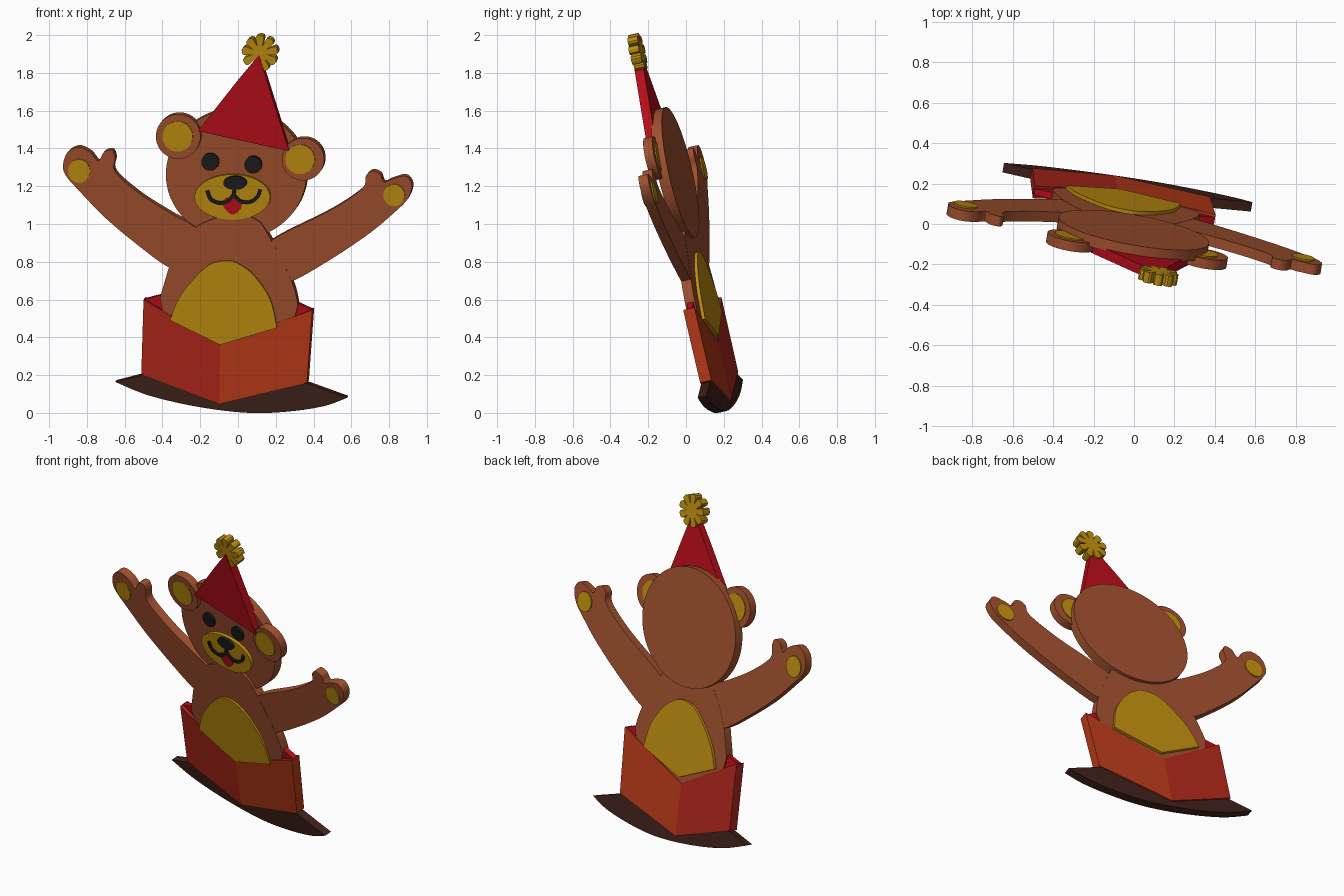
import bpy, bmesh, math
from mathutils import Vector

if "Cube" in bpy.data.objects:
    bpy.data.objects.remove(bpy.data.objects["Cube"])

# The whole toy is a stack of flat plates lying in one leaning plane
B, C, Y0 = 0.173, 0.22, 0.205
NORMAL = Vector((B, 1, C)).normalized()


def material(name, rgb):
    m = bpy.data.materials.new(name)
    m.diffuse_color = (*rgb, 1)
    m.use_nodes = True
    m.node_tree.nodes["Principled BSDF"].inputs["Base Color"].default_value = m.diffuse_color
    return m


BROWN = material("brown", (0.35, 0.08, 0.027))
GOLD = material("gold", (0.52, 0.27, 0.005))
HAT_RED = material("hat_red", (0.47, 0.004, 0.01))
RED = material("red", (0.43, 0.02, 0.011))
ORANGE = material("orange", (0.48, 0.042, 0.009))
DARK = material("dark_brown", (0.05, 0.015, 0.01))
BLACK = material("black", (0.012, 0.011, 0.011))


def plate(name, pts, front, back, mat):
    """Plate with front outline pts (x, z); front and back are depths from the plane."""
    bm = bmesh.new()
    a = [Vector((x, Y0 + front - B * x - C * z, z)) for x, z in pts]
    f = [bm.verts.new(p) for p in a]
    r = [bm.verts.new(p + NORMAL * (back - front)) for p in a]
    n = len(pts)
    bm.faces.new(f)
    bm.faces.new(r[::-1])
    for i in range(n):
        j = (i + 1) % n
        bm.faces.new((f[j], f[i], r[i], r[j]))
    bmesh.ops.recalc_face_normals(bm, faces=bm.faces)
    me = bpy.data.meshes.new(name)
    bm.to_mesh(me)
    bm.free()
    me.materials.append(mat)
    ob = bpy.data.objects.new(name, me)
    bpy.context.collection.objects.link(ob)
    return ob


def ellipse(cx, cz, rx, rz, n=48):
    return [(cx + rx * math.cos(2 * math.pi * i / n), cz + rz * math.sin(2 * math.pi * i / n))
            for i in range(n)]


def smooth(pts, closed=True, steps=6):
    """Catmull-Rom curve through the points."""
    p = [Vector(q) for q in pts]
    n = len(p)
    out = []
    for i in range(n if closed else n - 1):
        if closed:
            a, b, c, d = (p[(i + k) % n] for k in (-1, 0, 1, 2))
        else:
            a, b, c, d = p[max(i - 1, 0)], p[i], p[i + 1], p[min(i + 2, n - 1)]
        for s in range(steps):
            t = s / steps
            q = 0.5 * (2 * b + (c - a) * t + (2 * a - 5 * b + 4 * c - d) * t * t
                       + (3 * b - a - 3 * c + d) * t ** 3)
            out.append((q.x, q.y))
    if not closed:
        out.append(tuple(p[-1]))
    return out


def stroke(pts, w):
    """Outline of a line of width w along a smooth path."""
    p = [Vector(q) for q in smooth(pts, False)]
    left, right = [], []
    for i, q in enumerate(p):
        t = (p[min(i + 1, len(p) - 1)] - p[max(i - 1, 0)]).normalized()
        s = Vector((-t.y, t.x)) * w / 2
        left.append(tuple(q + s))
        right.append(tuple(q - s))
    return left + right[::-1]


# Rocker base
bottom = smooth([(-.65, .164), (-.465, .09), (-.2, .03), (.06, 0), (.275, .008),
                 (.46, .037), (.577, .08)], False)
plate("rocker", bottom + [(.37, .155), (-.51, .2)], -.026, .022, DARK)

# Box: two front panels and the open inside
plate("box_left_panel", [(-.5, .6), (-.095, .36), (-.1, .05), (-.512, .205)], -.032, .03, RED)
plate("box_right_panel", [(-.095, .36), (.393, .545), (.365, .16), (-.1, .05)], -.032, .03, ORANGE)
plate("box_inside", [(-.5, .6), (-.095, .35), (.393, .545), (0, .73)], -.015, .018, HAT_RED)

# Torso and belly patches on both sides
torso = smooth([(-.3, .9), (-.22, .985), (-.12, 1.03), (-.016, 1.05), (.1, 1.02), (.175, .915),
                (.286, .69), (.317, .57)], False)
plate("torso", torso + [(.3, .505), (-.095, .355), (-.4, .54), (-.413, .61), (-.37, .757)],
      -.028, .026, BROWN)
belly = smooth([(.206, .45), (.17, .6), (.09, .72), (.01, .785), (-.06, .805), (-.15, .785),
                (-.243, .70), (-.317, .6), (-.36, .49)], False) + [(-.095, .36)]
plate("belly_front", belly, -.04, 0, GOLD)
plate("belly_back", [(x + .02, z + .04) for x, z in belly], .005, .045, GOLD)

# Raised arms with paw pads
left_arm = [(-.926, 1.31), (-.905, 1.376), (-.847, 1.407), (-.783, 1.38), (-.74, 1.333),
            (-.71, 1.38), (-.667, 1.39), (-.65, 1.35), (-.65, 1.275), (-.52, 1.16), (-.36, 1.058),
            (-.23, .985), (-.12, .88), (-.2, .72), (-.36, .767), (-.52, .88), (-.70, 1.03),
            (-.836, 1.17), (-.91, 1.254)]
right_arm = [(.92, 1.19), (.91, 1.233), (.878, 1.254), (.815, 1.238), (.772, 1.222), (.751, 1.265),
             (.709, 1.28), (.677, 1.254), (.667, 1.2), (.593, 1.138), (.46, 1.058), (.196, .925),
             (.08, .82), (.13, .68), (.275, .693), (.487, .81), (.698, .952), (.83, 1.063),
             (.894, 1.127)]
plate("left_arm", smooth(left_arm), -.027, .025, BROWN)
plate("right_arm", smooth(right_arm), -.027, .025, BROWN)
plate("left_paw_pad", ellipse(-.842, 1.28, .058, .062), -.034, .032, GOLD)
plate("right_paw_pad", ellipse(.826, 1.152, .056, .058), -.034, .032, GOLD)

# Head and ears
plate("head", ellipse(-.010, 1.262, .372, .345, 72), -.014, .044, BROWN)
for side, x, z, r, ix, ir in (("left", -.317, 1.463, .118, -.32, .08),
                              ("right", .344, 1.342, .112, .328, .078)):
    plate(side + "_ear", ellipse(x, z, r, r), -.046, .004, BROWN)
    plate(side + "_inner_ear", ellipse(ix, z, ir, ir), -.052, .01, GOLD)

# Face
for side, x, z in (("left", -.148, 1.328), ("right", .08, 1.313)):
    plate(side + "_eye", ellipse(x, z, .046, .046, 32), -.03, 0, BLACK)
plate("muzzle", ellipse(-.03, 1.142, .2, .12), -.034, 0, GOLD)
plate("tongue", smooth([(-.085, 1.12), (-.03, 1.14), (.02, 1.115), (.005, 1.07), (-.028, 1.05),
                        (-.06, 1.07)]), -.04, -.02, HAT_RED)
plate("nose", ellipse(-.016, 1.217, .062, .036, 32), -.05, -.02, BLACK)
for name, path in (("mouth_left", [(-.164, 1.175), (-.145, 1.13), (-.1, 1.11), (-.055, 1.12), (-.025, 1.155)]),
                   ("mouth_right", [(-.025, 1.155), (.01, 1.12), (.06, 1.115), (.1, 1.14), (.116, 1.18)]),
                   ("mouth_middle", [(-.018, 1.2), (-.025, 1.145)])):
    plate(name, stroke(path, .018), -.045, -.02, BLACK)

# Party hat with a slit pom-pom
plate("party_hat", [(-.213, 1.492), (.27, 1.386), (.11, 1.894), (-.01, 1.75)], -.055, -.005, HAT_RED)
pom = []
PETALS = 9
for i in range(PETALS):
    a = 2 * math.pi * (i + .25) / PETALS
    h = math.pi / PETALS
    for da, r in ((-h, .04), (-h * .78, .084), (-h * .5, .094), (0, .097), (h * .5, .094), (h * .78, .084)):
        pom.append((.115 + r * math.cos(a + da), 1.903 + r * math.sin(a + da)))
plate("pom_pom", pom, -.05, .005, GOLD)

# Smooth the curved rims
bpy.ops.object.select_all(action='SELECT')
bpy.context.view_layer.objects.active = bpy.data.objects["head"]
bpy.ops.object.shade_smooth_by_angle(angle=math.radians(30))
